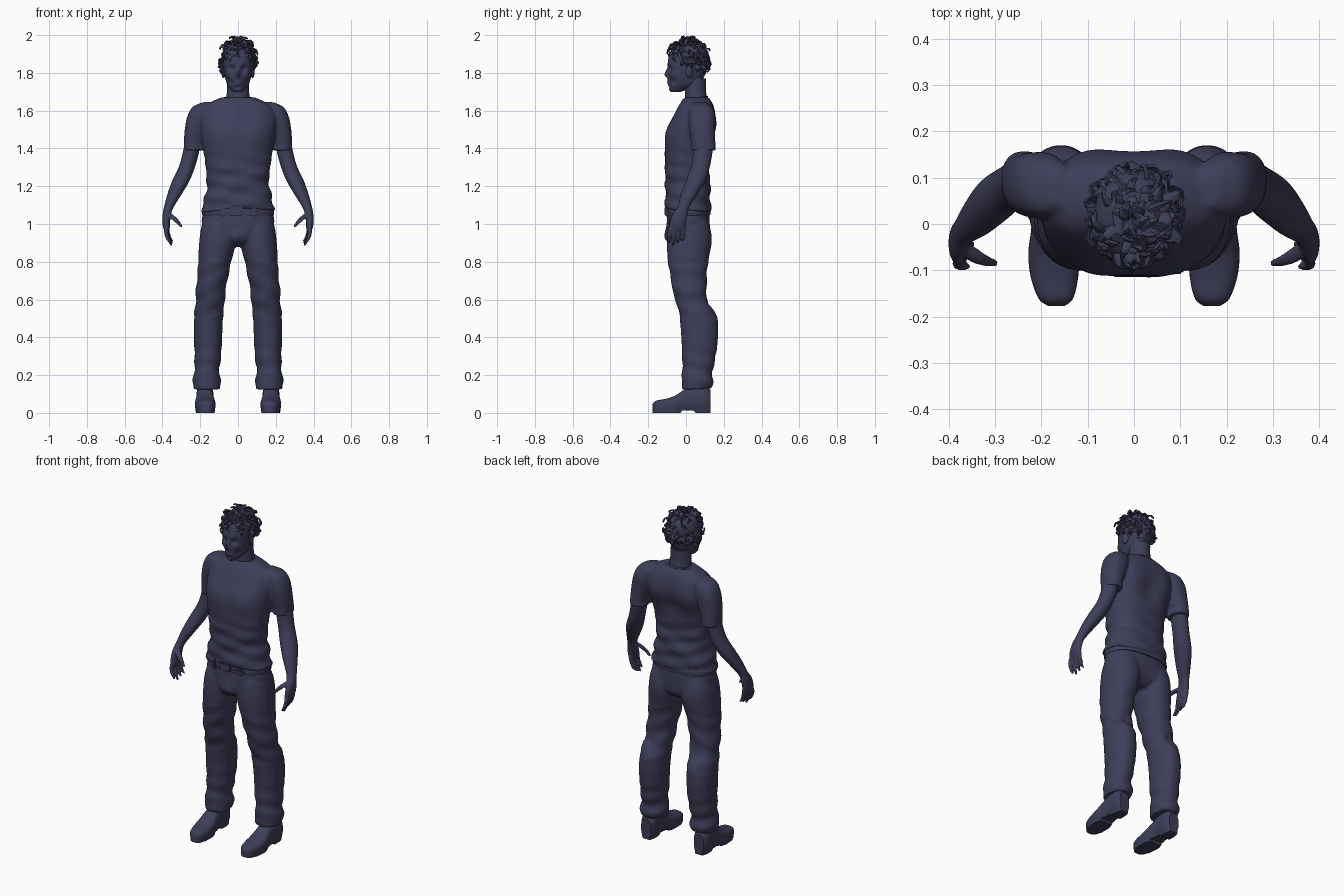
import bpy
import bmesh
import math
import random
from mathutils import Vector, Matrix

random.seed(4)
cube = bpy.data.objects.get("Cube")
if cube:
    bpy.data.objects.remove(cube)

# One dark slate blue for the whole figure
slate = bpy.data.materials.new("dark_slate_blue")
slate.use_nodes = True
COLOUR = (0.048, 0.048, 0.1, 1)
slate.diffuse_color = COLOUR
slate.node_tree.nodes["Principled BSDF"].inputs["Base Color"].default_value = COLOUR


def spline(a, b, c, d, t):
    """Catmull-Rom blend of four rings."""
    return [q + t / 2 * (r - p + t * (2 * p - 5 * q + 4 * r - s + t * (3 * (q - r) + s - p)))
            for p, q, r, s in zip(a, b, c, d)]


def loft(bm, rings, side=1, count=32, steps=4, power=2.0, along_y=False):
    """Closed skin over rings given as (x, depth, level, half width, half depth)."""
    dense = []
    last = len(rings) - 1
    for i in range(last):
        quad = [rings[max(0, min(last, i + k))] for k in (-1, 0, 1, 2)]
        dense += [spline(*quad, j / steps) for j in range(steps)]
    dense.append(rings[last])
    loops = []
    for x, depth, level, wide, deep in dense:
        loop = []
        for k in range(count):
            angle = math.tau * k / count
            c, s = math.cos(angle), math.sin(angle)
            u = side * (x + wide * math.copysign(abs(c) ** (2 / power), c))
            v = depth + deep * math.copysign(abs(s) ** (2 / power), s)
            loop.append(bm.verts.new((u, level, v) if along_y else (u, v, level)))
        loops.append(loop)
    for low, high in zip(loops, loops[1:]):
        for k in range(count):
            n = (k + 1) % count
            bm.faces.new((low[k], low[n], high[n], high[k]))
    bm.faces.new(loops[0])
    bm.faces.new(loops[-1])


def bump(bm, centre, radius, push, mirrored=False):
    """Soft local push of the surface, like a sculpting brush."""
    for side in ((1, -1) if mirrored else (1,)):
        flip = Vector((side, 1, 1))
        middle = Vector(centre) * flip
        for v in bm.verts:
            fall = math.exp(-((v.co - middle).length / radius) ** 2)
            v.co += Vector(push) * flip * fall


def ripple(bm, rule):
    """Push vertices along their normals by a rule of position."""
    bmesh.ops.recalc_face_normals(bm, faces=bm.faces)
    bm.normal_update()
    for v, normal in [(v, v.normal.copy()) for v in bm.verts]:
        v.co += normal * rule(v.co)


def finish(name, bm, voxel=None, relax=3):
    bmesh.ops.recalc_face_normals(bm, faces=bm.faces)
    mesh = bpy.data.meshes.new(name)
    bm.to_mesh(mesh)
    bm.free()
    mesh.materials.append(slate)
    obj = bpy.data.objects.new(name, mesh)
    bpy.context.collection.objects.link(obj)
    bpy.ops.object.select_all(action="DESELECT")
    obj.select_set(True)
    bpy.context.view_layer.objects.active = obj
    bpy.ops.object.shade_smooth_by_angle(angle=math.radians(40))
    if voxel:
        fuse = obj.modifiers.new("fuse", "REMESH")
        fuse.mode = "VOXEL"
        fuse.voxel_size = voxel
        fuse.use_smooth_shade = True
        soften = obj.modifiers.new("soften", "SMOOTH")
        soften.iterations = relax
    return obj


# Shirt: trunk and both sleeves fused together
bm = bmesh.new()
loft(bm, [(0, .01, 1.06, .195, .122), (0, .01, 1.1, .186, .12), (0, .01, 1.2, .166, .118),
          (0, .005, 1.3, .17, .117), (0, .012, 1.4, .186, .122), (0, .028, 1.5, .2, .126),
          (0, .046, 1.58, .2, .108), (0, .054, 1.63, .17, .09), (0, .055, 1.67, .09, .065)],
     count=64, steps=8, power=2.4)
for side in (1, -1):
    loft(bm, [(.235, .093, 1.39, .052, .066), (.237, .092, 1.42, .05, .064), (.222, .085, 1.5, .06, .068),
              (.206, .083, 1.57, .062, .07), (.185, .078, 1.62, .055, .058), (.16, .07, 1.645, .025, .03)],
         side, steps=5, power=2.3)
bump(bm, (.09, -.09, 1.47), .07, (0, -.012, 0), True)
bump(bm, (.11, .15, 1.52), .07, (0, .014, 0), True)
bump(bm, (0, .14, 1.45), .06, (0, -.016, 0))
bump(bm, (0, -.1, 1.06), .1, (0, 0, .035))
bump(bm, (.18, 0, 1.06), .08, (0, 0, .02))
ripple(bm, lambda p: .004 * math.sin(75 * p.z + 14 * p.x + 9 * p.y) * max(0, min(1, 6 * (1.42 - p.z))))
ripple(bm, lambda p: .003 * math.sin(48 * p.z - 25 * p.x) * (p.z < 1.3))
finish("shirt", bm, .008)

# Collar rib, lower at the throat
bpy.ops.mesh.primitive_torus_add(major_radius=.086, minor_radius=.007, major_segments=48, minor_segments=8)
collar = bpy.context.object
collar.name = "collar"
collar.matrix_world = Matrix.Translation((0, .045, 1.656)) @ Matrix.Rotation(.22, 4, "X") @ Matrix.Diagonal((1.05, .8, 1, 1))
collar.data.materials.append(slate)
bpy.ops.object.shade_smooth()

# Trousers: hips and two loose legs fused together
bm = bmesh.new()
loft(bm, [(0, .012, .88, .05, .07), (0, .012, .92, .15, .105), (0, .012, 1, .192, .113),
          (0, .012, 1.08, .18, .108)], count=48, power=2.3)
for side in (1, -1):
    loft(bm, [(.165, .06, .125, .072, .078), (.165, .058, .16, .076, .084), (.166, .06, .21, .066, .08),
              (.16, .068, .3, .07, .089), (.158, .072, .42, .075, .098), (.155, .058, .52, .076, .094),
              (.147, .038, .58, .077, .084), (.145, .025, .64, .079, .084), (.13, .012, .75, .083, .1),
              (.112, .012, .88, .095, .113), (.105, .014, .98, .09, .108), (.1, .014, 1.04, .07, .09)],
         side, count=40, steps=8, power=2.2)
bump(bm, (.15, .14, .51), .045, (0, .013, 0), True)
bump(bm, (.15, .13, .585), .025, (0, -.014, 0), True)
bump(bm, (.15, -.06, .63), .05, (0, -.012, 0), True)
bump(bm, (.1, .11, .92), .07, (0, .012, 0), True)
bump(bm, (0, -.09, .93), .045, (0, -.02, 0))
ripple(bm, lambda p: .005 * math.sin(70 * p.z + 18 * p.y) * max(0, min(1, 3 * (.45 - p.z))))
ripple(bm, lambda p: .003 * math.sin(60 * p.z + 30 * abs(p.x)) * (.5 < p.z < .8))
finish("trousers", bm, .008)

# Belt, loops and buckle
bm = bmesh.new()
loft(bm, [(0, .012, 1.045, .186, .114), (0, .012, 1.05, .191, .118),
          (0, .012, 1.08, .188, .118), (0, .012, 1.085, .182, .113)], count=64, steps=2, power=2.3)
finish("belt", bm)
for name, x, z, wide, tall in (("buckle", -.01, 1.068, .075, .045), ("buckle_tongue", -.01, 1.068, .045, .022),
                               ("right_belt_loop", -.085, 1.065, .014, .055),
                               ("left_belt_loop", .085, 1.065, .014, .055), ("belt_tail", .065, 1.058, .08, .024)):
    bm = bmesh.new()
    bmesh.ops.create_cube(bm, matrix=Matrix.Translation((x, -.106 + abs(x) * .1, z)) @ Matrix.Diagonal((wide, .018, tall, 1)))
    bmesh.ops.bevel(bm, geom=bm.edges[:], offset=.004, segments=2, affect="EDGES")
    finish(name, bm)

# Arms with palm, fingers and thumb
for label, side in (("left", 1), ("right", -1)):
    bm = bmesh.new()
    loft(bm, [(.235, .09, 1.48, .042, .05), (.245, .09, 1.4, .043, .052), (.268, .078, 1.31, .043, .05),
              (.302, .052, 1.23, .046, .052), (.335, .018, 1.16, .038, .045), (.366, -.014, 1.09, .026, .032),
              (.377, -.032, 1.05, .022, .04), (.38, -.045, 1, .02, .044), (.376, -.05, .965, .014, .038)],
         side, count=28, steps=5)
    for k in range(4):
        y = -.083 + .024 * k
        tip = .885 + .012 * abs(k - 1)
        loft(bm, [(.377, y * .95, .99, .011, .011), (.381 - .003 * k, y - .004, .955, .011, .011),
                  (.371 - .004 * k, y - .007, .92, .01, .01), (.357 - .005 * k, y - .009, tip, .006, .006)],
             side, count=12)
    loft(bm, [(.372, -.045, 1.06, .013, .016), (.345, -.068, 1.035, .018, .015),
              (.32, -.08, 1.01, .014, .011), (.299, -.084, .985, .007, .007)], side, count=14)
    finish(label + "_arm", bm, .0045, 2)

# Shoes with an arched, flat sole and raised heel
for label, side in (("left", 1), ("right", -1)):
    bm = bmesh.new()
    loft(bm, [(.168, .03, -.177, .018, .016), (.169, .034, -.16, .038, .03), (.172, .037, -.11, .052, .037),
              (.174, .045, -.06, .054, .045), (.175, .062, -.01, .047, .06), (.175, .075, .04, .045, .073),
              (.175, .075, .1, .045, .073), (.175, .065, .13, .032, .055)],
         side, count=36, steps=5, power=2.7, along_y=True)
    for v in bm.verts:
        if v.co.z < .02:
            v.co.z = .012 if -.02 < v.co.y < .05 else 0
    finish(label + "_shoe", bm)

# Head and neck with sculpted features
bm = bmesh.new()
loft(bm, [(0, -.052, 1.7, .022, .024), (0, -.038, 1.712, .036, .045), (0, -.012, 1.735, .055, .077),
          (0, -.002, 1.765, .066, .09), (0, .005, 1.8, .074, .098), (0, .008, 1.86, .079, .104),
          (0, .012, 1.91, .072, .092), (0, .015, 1.945, .048, .06), (0, .015, 1.958, .014, .018)],
     count=112, steps=10, power=2.2)
loft(bm, [(0, .06, 1.6, .078, .065), (0, .055, 1.65, .064, .06), (0, .05, 1.7, .059, .056),
          (0, .045, 1.77, .056, .06)], count=40)
bump(bm, (.034, -.095, 1.822), .017, (0, .017, 0), True)
bump(bm, (.035, -.095, 1.82), .008, (0, -.006, 0), True)
bump(bm, (.03, -.1, 1.842), .016, (0, -.007, 0), True)
for k in range(5):
    bump(bm, (0, -.092 - .004 * k, 1.818 - .011 * k), .012, (0, -.006 - .0025 * k, 0))
bump(bm, (.013, -.1, 1.772), .009, (0, -.008, 0), True)
bump(bm, (.05, -.07, 1.79), .022, (.004, -.005, 0), True)
bump(bm, (.048, -.07, 1.752), .02, (-.005, .006, 0), True)
bump(bm, (0, -.09, 1.752), .013, (0, -.008, 0))
bump(bm, (.01, -.09, 1.737), .011, (0, -.006, 0), True)
bump(bm, (0, -.08, 1.728), .009, (0, .009, 0))
bump(bm, (0, -.075, 1.71), .015, (0, -.009, 0))
finish("head", bm)
for label, side in (("left", 1), ("right", -1)):
    bm = bmesh.new()
    place = Matrix.Translation((.077 * side, .018, 1.805)) @ Matrix.Rotation(.3 * side, 4, "Z")
    bmesh.ops.create_uvsphere(bm, u_segments=16, v_segments=10, radius=1,
                              matrix=place @ Matrix.Diagonal((.01, .02, .033, 1)))
    finish(label + "_ear", bm)

# Hair: close cap, then tapered flat locks
bm = bmesh.new()
loft(bm, [(0, .052, 1.79, .06, .05), (0, .035, 1.83, .081, .078), (0, .016, 1.875, .086, .102),
          (0, .014, 1.925, .075, .092), (0, .015, 1.962, .045, .055)], count=40)
finish("hair_cap", bm)
bm = bmesh.new()
for n in range(170):
    turn = random.uniform(0, math.tau)
    lift = random.uniform(-.3, 1) if math.sin(turn) > -.3 else random.uniform(.35, 1)
    flat = math.sqrt(1 - lift * lift)
    out = Vector((flat * math.cos(turn), flat * math.sin(turn), lift))
    root = Vector((0, .014, 1.865)) + Vector((out.x * .082, out.y * .097, out.z * .09))
    loose = Vector([random.uniform(-1, 1) for axis in range(3)])
    sweep = (loose - out * loose.dot(out) + Vector((0, 0, -.7 * flat))).normalized()
    across = out.cross(sweep).normalized()
    length = random.uniform(.035, .065)
    width = random.uniform(.007, .014)
    rows = []
    for k in range(4):
        t = k / 3
        spot = root + sweep * length * t + out * (.024 * math.sin(2.6 * t) + (.022 * t if lift > .6 else -.008 * t))
        spot.z = min(spot.z, 1.995)
        half = across * width * (1.05 - .75 * t * t)
        rows.append([bm.verts.new(p) for p in (spot - half, spot + out * .005, spot + half, spot - out * .006)])
    for low, high in zip(rows, rows[1:]):
        for k in range(4):
            bm.faces.new((low[k], low[k - 3], high[k - 3], high[k]))
    bm.faces.new(rows[0])
    bm.faces.new(rows[-1])
finish("hair_locks", bm)
